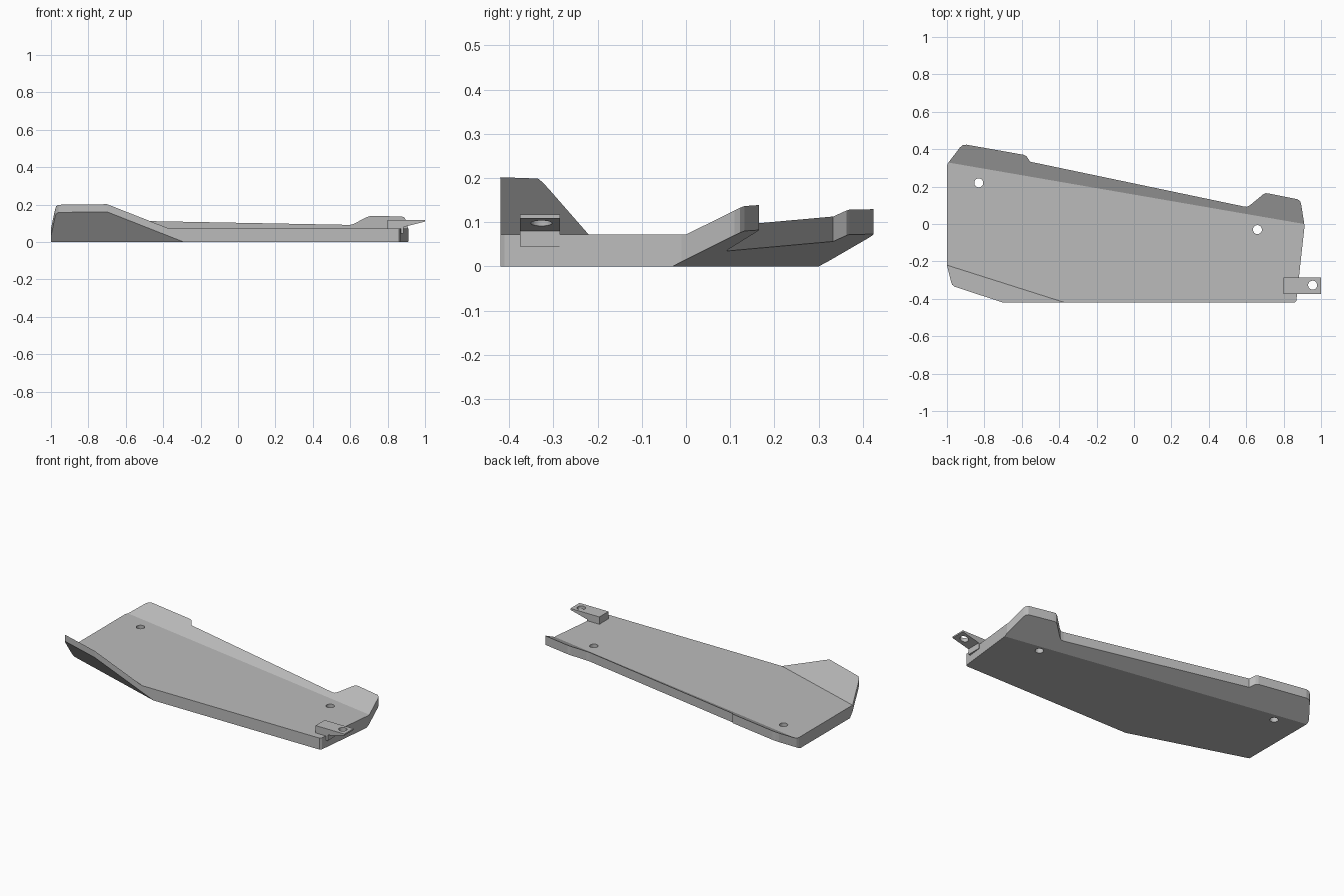
import bpy, bmesh
from mathutils import Vector

cube = bpy.data.objects.get("Cube")
if cube:
    bpy.data.objects.remove(cube, do_unlink=True)

grey = bpy.data.materials.new("plain_grey")
grey.use_nodes = True
GREY = (0.5, 0.5, 0.5, 1)
grey.diffuse_color = GREY
grey.node_tree.nodes["Principled BSDF"].inputs["Base Color"].default_value = GREY

THICK = 0.072


def prism(points, direction):
    """Extrude a closed outline along a direction."""
    bm = bmesh.new()
    face = bm.faces.new([bm.verts.new(p) for p in points])
    out = bmesh.ops.extrude_face_region(bm, geom=[face])
    verts = [v for v in out["geom"] if isinstance(v, bmesh.types.BMVert)]
    bmesh.ops.translate(bm, verts=verts, vec=direction)
    bmesh.ops.recalc_face_normals(bm, faces=bm.faces)
    return bm


def make_object(name, bm):
    mesh = bpy.data.meshes.new(name)
    bm.to_mesh(mesh)
    bm.free()
    mesh.materials.append(grey)
    obj = bpy.data.objects.new(name, mesh)
    bpy.context.collection.objects.link(obj)
    return obj


def drill(obj, x, y, radius=0.024):
    """Cut a vertical round hole through an object."""
    bpy.ops.mesh.primitive_cylinder_add(vertices=32, radius=radius, depth=1, location=(x, y, 0))
    cutter = bpy.context.object
    cutter.hide_render = True
    mod = obj.modifiers.new("hole", 'BOOLEAN')
    mod.operation = 'DIFFERENCE'
    mod.solver = 'EXACT'
    mod.object = cutter
    bpy.context.view_layer.update()
    deps = bpy.context.evaluated_depsgraph_get()
    result = bpy.data.meshes.new_from_object(obj.evaluated_get(deps))
    obj.modifiers.clear()
    obj.data = result
    result.materials.clear()
    result.materials.append(grey)
    bpy.data.objects.remove(cutter, do_unlink=True)


# Plate outline, counter-clockwise from the front right corner
outline = [(-0.70, -0.42), (0.86, -0.42), (0.868, -0.41), (0.912, -0.01),
           (0.893, 0.11), (0.888, 0.122), (0.875, 0.132), (0.72, 0.163),
           (0.705, 0.165), (0.69, 0.158), (0.62, 0.1), (0.605, 0.092), (0.59, 0.093),
           (-0.555, 0.333), (-0.575, 0.363), (-0.59, 0.37), (-0.895, 0.424),
           (-0.915, 0.422), (-0.93, 0.41), (-0.995, 0.325), (-1, 0.31),
           (-1, -0.22), (-0.978, -0.31), (-0.972, -0.325), (-0.96, -0.335)]
plate = prism([(x, y, 0) for x, y in outline], (0, 0, THICK))

# Upturned flanges: fold start, fold end, slope, inward offset of the lower fold
flanges = [((-1, -0.22), (-0.37, -0.42), 1.3, 0.024),
           ((0.91, 0.0), (-1, 0.33), 0.52, 0.03)]
folds = []
for start, end, slope, offset in flanges:
    a, b = Vector((*start, 0)), Vector((*end, 0))
    along = (b - a).normalized()
    normal = along.cross(Vector((0, 0, 1)))
    folds.append((a, normal, slope, offset))
    for shift in (0, offset):
        bmesh.ops.bisect_plane(plate, geom=plate.verts[:] + plate.edges[:] + plate.faces[:],
                               plane_co=a - normal * shift, plane_no=normal)
for v in plate.verts:
    is_top = v.co.z > THICK / 2
    flat = Vector((v.co.x, v.co.y, 0))
    v.co.z += max(0, *[slope * ((flat - a).dot(n) + (0 if is_top else offset))
                       for a, n, slope, offset in folds])
bmesh.ops.recalc_face_normals(plate, faces=plate.faces)
guard_plate = make_object("guard_plate", plate)
for x, y in ((-0.83, 0.22), (0.66, -0.03)):
    drill(guard_plate, x, y)

# Mounting tab with a tapered tongue
profile = [(0.8, 0.045), (0.885, 0.045), (0.885, 0.08), (1, 0.109), (1, 0.118), (0.8, 0.118)]
tab = prism([(x, -0.375, z) for x, z in profile], (0, 0.09, 0))
mounting_tab = make_object("mounting_tab", tab)
drill(mounting_tab, 0.955, -0.327)
